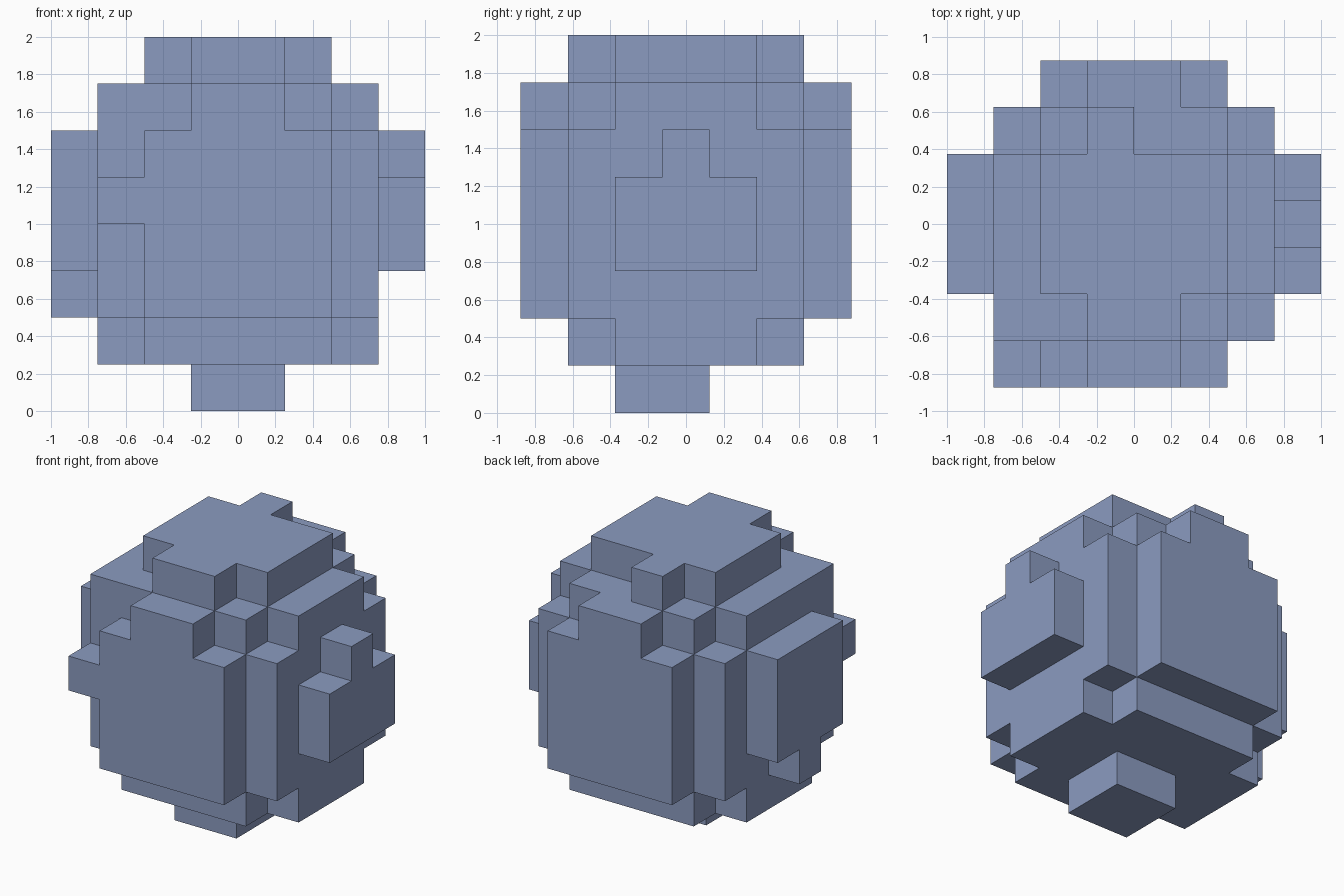
import bpy
import bmesh
from mathutils import Vector

cube = bpy.data.objects.get("Cube")
if cube:
    bpy.data.objects.remove(cube, do_unlink=True)

CELL = 0.25
ORIGIN = Vector((-1.0, -0.875, 0.0))

blue = bpy.data.materials.new("slate_blue")
blue.use_nodes = True
colour = (0.26, 0.33, 0.53, 1.0)
blue.diffuse_color = colour
blue.node_tree.nodes["Principled BSDF"].inputs["Base Color"].default_value = colour


def block(x, y, z):
    """Cells of a box, each axis given as (first, end)."""
    return {(i, j, k) for i in range(*x) for j in range(*y) for k in range(*z)}


# Each part is a union of boxes on the block grid
parts = {
    # Solid middle
    "core": block((2, 6), (1, 6), (1, 7)),
    # Side walls with clipped corners
    "left_wall": block((6, 7), (2, 5), (1, 7)) | block((6, 7), (1, 6), (2, 6)),
    "right_wall": block((1, 2), (2, 5), (1, 7)) | block((1, 2), (1, 6), (2, 6))
    | block((1, 2), (1, 2), (6, 7)),
    # Front panel with upper and side tabs
    "front_panel": block((2, 6), (0, 1), (2, 6)) | block((3, 5), (0, 1), (6, 7))
    | block((1, 2), (0, 1), (4, 5)),
    # Back panel with upper tab
    "back_panel": block((2, 6), (6, 7), (2, 6)) | block((3, 5), (6, 7), (6, 7)),
    # Top cap with front and back tabs
    "top_cap": block((2, 6), (2, 5), (7, 8)) | block((3, 5), (1, 2), (7, 8))
    | block((3, 4), (5, 6), (7, 8)),
    # Side bumps: left one steps up, right one steps down
    "left_bump": block((7, 8), (2, 5), (3, 5)) | block((7, 8), (3, 4), (5, 6)),
    "right_bump": block((0, 1), (2, 5), (3, 6)) | block((0, 1), (3, 4), (2, 3)),
    # Foot
    "foot": block((3, 5), (2, 4), (0, 1)),
}
solid = set().union(*parts.values())


def build_part(name, cells):
    """Mesh the outer skin of a part, leaving out faces buried in a neighbour."""
    bm = bmesh.new()
    verts = {}

    def vert(corner):
        key = tuple(corner)
        if key not in verts:
            verts[key] = bm.verts.new(ORIGIN + Vector(key) * CELL)
        return verts[key]

    for cell in sorted(cells):
        for axis in range(3):
            u, v = (axis + 1) % 3, (axis + 2) % 3
            for side in (0, 1):
                neighbour = list(cell)
                neighbour[axis] += 2 * side - 1
                if tuple(neighbour) in solid:
                    continue
                ring = []
                for du, dv in ((0, 0), (1, 0), (1, 1), (0, 1)):
                    corner = list(cell)
                    corner[axis] += side
                    corner[u] += du
                    corner[v] += dv
                    ring.append(vert(corner))
                bm.faces.new(ring if side else ring[::-1])

    mesh = bpy.data.meshes.new(name)
    bm.to_mesh(mesh)
    bm.free()
    mesh.materials.append(blue)
    obj = bpy.data.objects.new(name, mesh)
    bpy.context.collection.objects.link(obj)


for part_name, part_cells in parts.items():
    build_part(part_name, part_cells)
